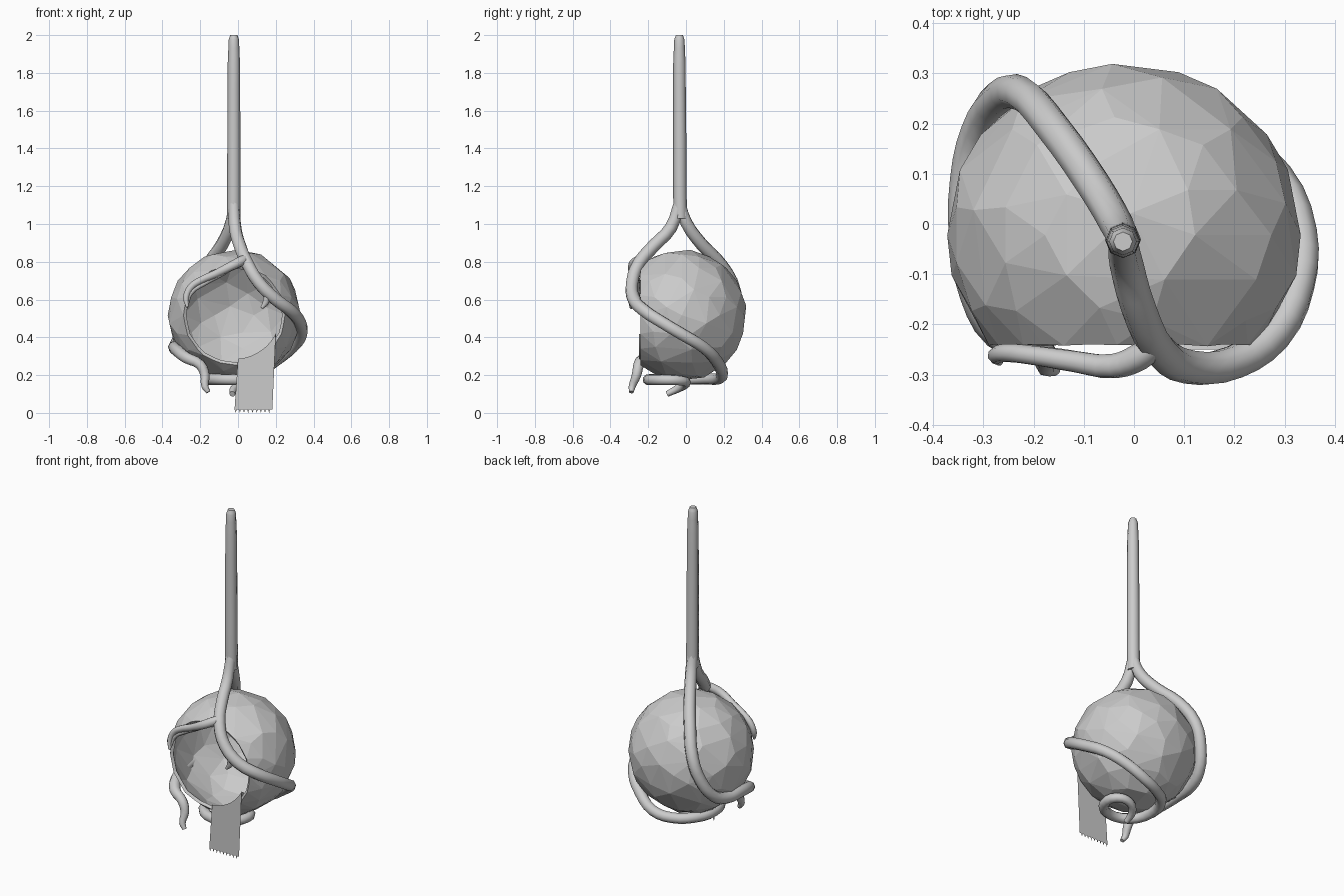
import bpy, bmesh, math
from mathutils import Vector

C = Vector((-0.02, -0.022, 0.517))   # pod centre
R = Vector((0.352, 0.341, 0.347))    # pod radii
CUT = -0.24                          # plane of the front opening


def mesh_object(name, bm):
    me = bpy.data.meshes.new(name)
    bm.to_mesh(me)
    bm.free()
    ob = bpy.data.objects.new(name, me)
    bpy.context.collection.objects.link(ob)
    return ob


def vine(name, points):
    """Eight-sided tapering tube through (x, y, z, radius) points."""
    cu = bpy.data.curves.new(name, 'CURVE')
    cu.dimensions = '3D'
    cu.bevel_depth = 1.05
    cu.bevel_resolution = 2
    cu.resolution_u = 3
    cu.use_fill_caps = True
    sp = cu.splines.new('BEZIER')
    sp.bezier_points.add(len(points) - 1)
    for bp, (x, y, z, r) in zip(sp.bezier_points, points):
        bp.co = (x, y, z)
        bp.radius = r
        bp.handle_left_type = bp.handle_right_type = 'AUTO'
    ob = bpy.data.objects.new(name, cu)
    bpy.context.collection.objects.link(ob)
    bpy.ops.object.select_all(action='DESELECT')
    ob.select_set(True)
    bpy.context.view_layer.objects.active = ob
    bpy.ops.object.convert(target='MESH')
    bpy.ops.object.shade_smooth_by_angle(angle=math.radians(65))


# Hollow faceted pod with a flat round opening at the front
bm = bmesh.new()
bmesh.ops.create_icosphere(bm, subdivisions=3, radius=1)
for v in bm.verts:
    v.co = Vector(a * b for a, b in zip(v.co, R)) + C
bmesh.ops.bisect_plane(bm, geom=bm.verts[:] + bm.edges[:] + bm.faces[:],
                       plane_co=(0, CUT, 0), plane_no=(0, -1, 0), clear_outer=True)
pod = mesh_object("pod_shell", bm)
coarse = pod.modifiers.new("coarse_facets", 'DECIMATE')
coarse.ratio = 0.65
wall = pod.modifiers.new("wall", 'SOLIDIFY')
wall.thickness = 0.018
wall.offset = -1

# Hanging stalk
vine("stalk", [(-0.022, -0.035, 2.0, 0.018), (-0.022, -0.035, 1.975, 0.026),
               (-0.022, -0.035, 1.85, 0.031), (-0.022, -0.033, 1.45, 0.033),
               (-0.022, -0.032, 1.15, 0.034), (-0.022, -0.03, 1.03, 0.034)])

# Vine sweeping across the front, round the right side and coiling underneath
vine("front_vine", [
    (-0.022, -0.033, 1.12, 0.028), (-0.015, -0.08, 0.98, 0.032),
    (0.01, -0.17, 0.885, 0.033), (0.05, -0.25, 0.79, 0.033),
    (0.11, -0.285, 0.69, 0.033), (0.20, -0.275, 0.60, 0.033),
    (0.28, -0.22, 0.54, 0.033), (0.328, -0.12, 0.475, 0.032),
    (0.333, -0.02, 0.415, 0.032), (0.285, 0.095, 0.345, 0.031),
    (0.19, 0.165, 0.27, 0.031), (0.09, 0.192, 0.205, 0.030),
    (-0.02, 0.165, 0.18, 0.029), (-0.12, 0.09, 0.18, 0.029),
    (-0.16, -0.04, 0.178, 0.029), (-0.11, -0.165, 0.178, 0.029),
    (0.02, -0.195, 0.175, 0.028), (0.11, -0.12, 0.175, 0.027),
    (0.10, -0.02, 0.17, 0.025), (0.03, 0.0, 0.155, 0.023),
    (-0.02, -0.04, 0.13, 0.021), (-0.03, -0.10, 0.10, 0.015)])

# Vine running down the back left and ending in a hook at the front left
vine("back_vine", [
    (-0.022, -0.033, 1.12, 0.028), (-0.035, 0.0, 1.01, 0.032),
    (-0.085, 0.085, 0.89, 0.033), (-0.16, 0.19, 0.78, 0.033),
    (-0.225, 0.26, 0.64, 0.033), (-0.27, 0.25, 0.51, 0.033),
    (-0.312, 0.185, 0.40, 0.032), (-0.333, 0.09, 0.355, 0.032),
    (-0.335, -0.03, 0.345, 0.032), (-0.315, -0.14, 0.325, 0.031),
    (-0.27, -0.22, 0.29, 0.030), (-0.20, -0.25, 0.255, 0.027),
    (-0.175, -0.262, 0.20, 0.024), (-0.175, -0.285, 0.14, 0.018),
    (-0.157, -0.29, 0.11, 0.012)])

# Thin twigs curling over the rim of the opening
vine("rim_twig", [
    (0.05, -0.235, 0.82, 0.022), (0.01, -0.265, 0.80, 0.026),
    (-0.04, -0.283, 0.775, 0.024), (-0.12, -0.274, 0.735, 0.021),
    (-0.20, -0.262, 0.70, 0.019), (-0.25, -0.257, 0.665, 0.018),
    (-0.275, -0.262, 0.61, 0.016), (-0.268, -0.275, 0.56, 0.007)])
vine("rim_twig_lower", [
    (-0.01, -0.28, 0.79, 0.014), (-0.08, -0.272, 0.74, 0.013),
    (-0.18, -0.258, 0.685, 0.013), (-0.25, -0.257, 0.635, 0.012),
    (-0.265, -0.265, 0.58, 0.006)])
vine("hook_twig", [
    (0.15, -0.28, 0.66, 0.020), (0.152, -0.287, 0.62, 0.020),
    (0.147, -0.287, 0.585, 0.017), (0.125, -0.29, 0.555, 0.008)])


# Blanket lying on the pod floor and draped over the rim, with a fringed hem
def floor_z(x, y):
    k = 1 - ((x - C.x) / (R.x - 0.03)) ** 2 - ((y - C.y) / (R.y - 0.02)) ** 2
    return C.z - (R.z - 0.03) * math.sqrt(max(k, 0.02))


COLS = 36
bm = bmesh.new()
rows = []
for y in (0.08, 0.0, -0.08, -0.16, -0.225):           # inside the pod
    rows.append([bm.verts.new((0.2 * i / COLS, y, floor_z(0.2 * i / COLS, y)))
                 for i in range(COLS + 1)])
for t in (0, 0.5, 0.95, 1.0):                         # hanging outside
    row = []
    for i in range(COLS + 1):
        x = 0.2 * i / COLS
        hem = 0.024 if t < 1 else (0.0 if i % 4 == 1 else 0.018)
        top = floor_z(x, -0.23) + 0.01
        row.append(bm.verts.new((x - 0.018 * t, -0.25, top + (hem - top) * t)))
    rows.append(row)
for a, b in zip(rows, rows[1:]):
    for i in range(COLS):
        bm.faces.new((a[i], a[i + 1], b[i + 1], b[i]))
mesh_object("blanket", bm)
